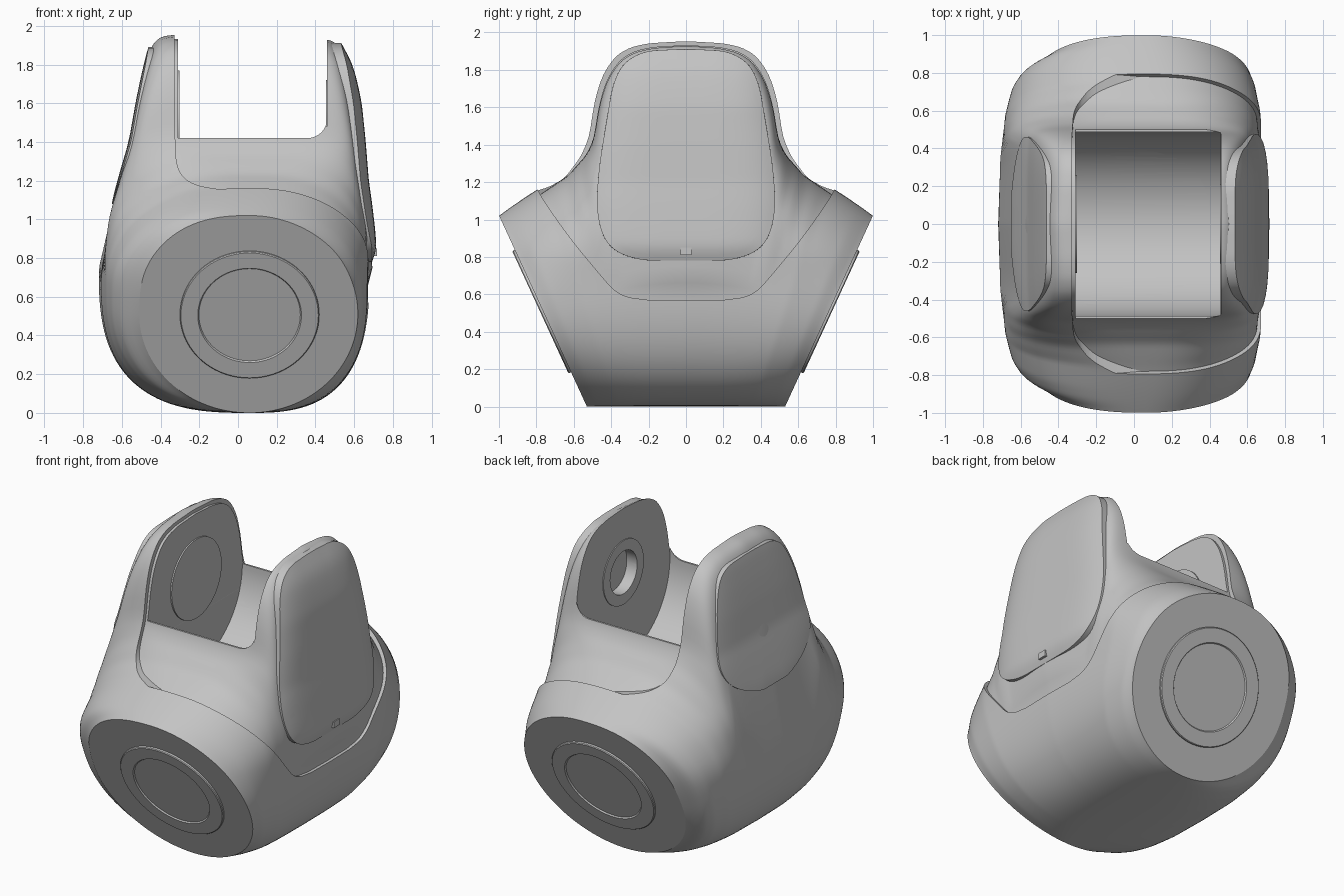
import bpy, bmesh, math
from mathutils import Matrix, Vector

if "Cube" in bpy.data.objects:
    bpy.data.objects.remove(bpy.data.objects["Cube"])

grey = bpy.data.materials.new("plain_grey")
grey.use_nodes = True
grey.diffuse_color = (0.55, 0.55, 0.55, 1)
grey.node_tree.nodes["Principled BSDF"].inputs["Base Color"].default_value = (0.55, 0.55, 0.55, 1)


def table(points, v):
    """Linear lookup."""
    if v <= points[0][0]:
        return points[0][1]
    for (a, p), (b, q) in zip(points, points[1:]):
        if v <= b:
            return p + (q - p) * (v - a) / (b - a)
    return points[-1][1]


def soft(points, v, w):
    """Lookup with rounded kinks."""
    return sum(table(points, abs(v + w * k / 3)) for k in range(-3, 4)) / 7


def rounded(points, times=3):
    """Corner cutting on an open outline, ends kept."""
    for _ in range(times):
        out = [points[0]]
        for (a, b), (c, d) in zip(points, points[1:]):
            out += [(.75 * a + .25 * c, .75 * b + .25 * d), (.25 * a + .75 * c, .25 * b + .75 * d)]
        points = out + [points[-1]]
    return points


def mirrored(half):
    return half + [(-u, z) for u, z in reversed(half)]


def disc(r, z, count=96):
    steps = [2 * math.pi * k / count for k in range(count)]
    return [(r * math.cos(t), z + r * math.sin(t)) for t in steps]


def make(name, bm):
    bmesh.ops.recalc_face_normals(bm, faces=bm.faces)
    mesh = bpy.data.meshes.new(name)
    bm.to_mesh(mesh)
    bm.free()
    mesh.materials.append(grey)
    obj = bpy.data.objects.new(name, mesh)
    bpy.context.collection.objects.link(obj)
    return obj


def bridge(bm, rings):
    for r1, r2 in zip(rings, rings[1:]):
        for j in range(len(r1)):
            k = (j + 1) % len(r1)
            bm.faces.new((r1[j], r1[k], r2[k], r2[j]))
    bm.faces.new(rings[0])
    bm.faces.new(rings[-1])


# Hull tables: ridge height and fullness by station, side widths by height
RIDGE = [(0, 1.955), (.14, 1.945), (.21, 1.925), (.27, 1.88), (.33, 1.78), (.36, 1.7), (.395, 1.59),
         (.41, 1.53), (.43, 1.45), (.48, 1.365), (.59, 1.255), (.73, 1.17), (1, 1.02), (1.2, .91)]
FULL = [(0, 14), (.3, 10), (.41, 8), (.44, 7), (.5, 4.2), (.6, 3), (.7, 2.5), (1, 2)]
SIDE_R = [(.75, .72), (1, .685), (1.2, .62), (1.4, .56), (1.6, .525), (1.8, .485), (1.95, .46)]
SIDE_L = [(.7, .68), (.85, .69), (1, .68), (1.2, .655), (1.4, .63), (1.6, .607), (1.8, .583), (1.95, .565)]
TAPER_R = [(0, 1), (.4, .985), (.69, .95), (.85, .91), (.93, .86), (1, .72)]
TAPER_L = [(0, 1), (.69, .98), (.9, .94), (1, .9)]
CX = .06


def hull(name, d=0.0, end=1.0, bulge=0.0, stations=110, around=120):
    """Loft of fanned cross-sections; d grows or shrinks the skin."""
    bm = bmesh.new()
    rings = []
    for i in range(stations + 1):
        s = end * (2 * i / stations - 1)
        a = abs(s)
        top = soft(RIDGE, max(a - d * .8, 0), .02) + d
        top -= (soft(RIDGE, 1, .02) - 1.02) * a ** 4
        mid = .75 - .24 * a * a
        ring = []
        for j in range(around):
            t = 2 * math.pi * j / around
            c, q = math.cos(t), math.sin(t)
            n = soft(FULL, a, .02) if q > 0 else 2.8 - .8 * a ** 3
            if q > 0 and c < 0:
                n = max(n, 2.5)
            h = abs(q) ** (2 / n)
            z = mid + (top - mid) * h if q > 0 else mid - (mid + d) * h
            if c < 0:
                w = (soft(SIDE_R, z, .06) + CX) * soft(TAPER_R, a, .02)
            else:
                w = (soft(SIDE_L, z, .06) - CX) * soft(TAPER_L, a, .02)
                w += bulge * max(0, 1 - (a / .55) ** 2) * max(0, 1 - ((z - .84) / .22) ** 2)
            x = CX + math.copysign(abs(c) ** (2 / n), c) * (w + d)
            ring.append(bm.verts.new((x, s * (.53 + .46 * z), z)))
        rings.append(ring)
    bridge(bm, rings)
    return make(name, bm)


def pillow(name, outline, skin, side, drop):
    """Side pad: nested outlines domed over a skin profile, edge sunk in."""
    bm = bmesh.new()
    mid = (outline[0][1] + outline[len(outline) // 2][1]) / 2
    rings = []
    for r in [k / 20 for k in range(1, 21)] + [1.001]:
        sink = drop * r ** 5 if r <= 1 else drop + .06
        ring = []
        for y, z in outline:
            h = mid + r * (z - mid)
            ring.append(bm.verts.new((side * (soft(skin, h, .03) - sink), r * y, h)))
        rings.append(ring)
    bridge(bm, rings)
    return make(name, bm)


def prism(name, outline, axis, lo, hi):
    """Extrude a (u, z) outline along x or y."""
    bm = bmesh.new()
    put = (lambda u, z: (lo, u, z)) if axis == "x" else (lambda u, z: (u, lo, z))
    face = bm.faces.new([bm.verts.new(put(u, z)) for u, z in outline])
    geo = bmesh.ops.extrude_face_region(bm, geom=[face])["geom"]
    move = Vector((hi - lo, 0, 0)) if axis == "x" else Vector((0, hi - lo, 0))
    bmesh.ops.translate(bm, vec=move, verts=[v for v in geo if isinstance(v, bmesh.types.BMVert)])
    return make(name, bm)


def boolean(obj, cutter, op="DIFFERENCE"):
    mod = obj.modifiers.new(op, "BOOLEAN")
    mod.operation, mod.object, mod.solver = op, cutter, "EXACT"
    bpy.context.view_layer.update()
    done = bpy.data.meshes.new_from_object(obj.evaluated_get(bpy.context.evaluated_depsgraph_get()))
    obj.modifiers.clear()
    obj.data = done


# Cutters: yoke opening, slot between the arms, round saddle, pivot hole
curve = rounded([(.2, .57), (.36, .59), (.48, .73), (.62, .9), (.74, 1.07), (.79, 1.15), (.86, 1.3), (.9, 3)])
opening = prism("opening_cutter", mirrored(curve), "x", -1, 1.5)
edge = rounded([(-.33, 3), (-.328, 1.42), (-.315, 1.25), (-.24, 1.18), (-.1, 1.155), (.05, 1.135),
                (.2, 1.09), (.3, 1.04), (.4, .95), (.5, .8), (.6, .3), (1.5, .3)])
sweep = prism("sweep_cutter", edge + [(1.5, 3)], "y", -1.5, 1.5)
boolean(opening, sweep, "INTERSECT")
corner = [(.36 + .1 * math.sin(t), 1.52 - .1 * math.cos(t)) for t in [k * math.pi / 16 for k in range(9)]]
slot = prism("slot_cutter", [(-.31, 2.5), (-.31, 1.42)] + corner + [(.46, 2.5)], "y", -1.5, 1.5)
saddle = prism("saddle_cutter", disc(.488, 1.42), "x", -.31, .459)
hole = prism("hole_cutter", disc(.14, 1.51, 48), "x", .4, .53)
cutters = [opening, sweep, slot, saddle, hole]

# Outer shell with the right arm, and the inset yoke with the left arm
shell = hull("outer_shell")
boolean(shell, opening)
yoke = hull("inner_yoke", d=-.02, end=.985, bulge=.038)
for part in (shell, yoke):
    boolean(part, slot)
    boolean(part, saddle)
boolean(yoke, hole)

# Side pads
left_outline = mirrored(rounded([(.05, 1.91), (.25, 1.9), (.38, 1.79), (.43, 1.5), (.47, 1.25), (.48, 1.02),
                                 (.42, .85), (.26, .78), (.05, .78)]))
left_skin = [(.76, .735), (.85, .737), (.92, .721), (1, .706), (1.2, .676), (1.4, .66), (1.6, .64),
             (1.8, .605), (1.91, .575)]
left_pad = pillow("left_arm_pad", left_outline, left_skin, 1, .043)
right_outline = mirrored(rounded([(.05, 1.89), (.28, 1.88), (.38, 1.74), (.45, 1.45), (.47, 1.28),
                                  (.36, 1.16), (.15, 1.08), (.05, 1.08)]))
right_skin = [(z, x + .005) for z, x in SIDE_R]
right_pad = pillow("right_arm_pad", right_outline, right_skin, -1, .012)
tab = prism("pad_tab", [(-.03, .81), (.03, .81), (.03, .85), (-.03, .85)], "x", .68, .719)

# Inner pivot boss and the ring around the pivot hole
boss = prism("pivot_boss", disc(.26, 1.51), "x", -.32, -.301)
ring = prism("pivot_ring", disc(.21, 1.51), "x", .454, .465)
boolean(ring, hole)


# Stepped round caps on the slanted front and back
def end_cap(name, side):
    bm = bmesh.new()
    steps = [(0, .007), (.262, .007), (.268, .015), (.355, .015), (.36, .01), (.36, -.02)]
    verts = [bm.verts.new((r, 0, h)) for r, h in steps]
    edges = [bm.edges.new(p) for p in zip(verts, verts[1:])]
    bmesh.ops.spin(bm, geom=verts + edges, axis=(0, 0, 1), cent=(0, 0, 0), angle=2 * math.pi, steps=72)
    bmesh.ops.remove_doubles(bm, verts=bm.verts, dist=.0001)
    normal = Vector((0, side, -.46)).normalized()
    turn = normal.to_track_quat("Z", "X").to_matrix().to_4x4()
    bm.transform(Matrix.Translation((CX, side * .765, .51)) @ turn)
    return make(name, bm)


caps = [end_cap("front_cap", -1), end_cap("back_cap", 1)]

for c in cutters:
    bpy.data.objects.remove(c)
bpy.ops.object.select_all(action="DESELECT")
for obj in [shell, yoke, left_pad, right_pad, tab, boss, ring] + caps:
    obj.select_set(True)
bpy.context.view_layer.objects.active = shell
bpy.ops.object.shade_smooth_by_angle(angle=math.radians(30))
